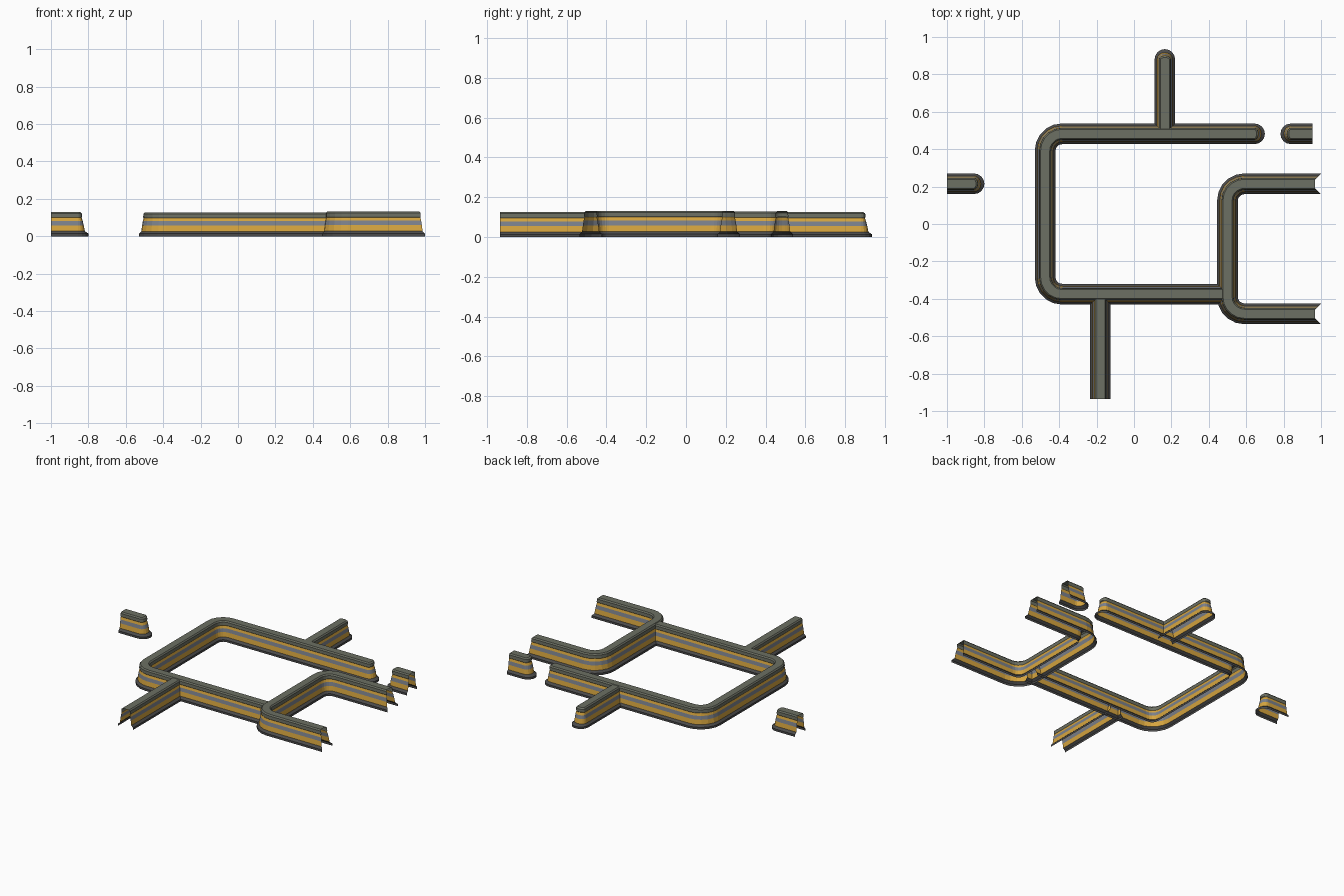
import bpy, bmesh, math
from mathutils import Vector

if "Cube" in bpy.data.objects:
    bpy.data.objects.remove(bpy.data.objects["Cube"])


def material(name, rgb):
    m = bpy.data.materials.new(name)
    m.diffuse_color = (*rgb, 1)
    m.use_nodes = True
    m.node_tree.nodes["Principled BSDF"].inputs["Base Color"].default_value = m.diffuse_color
    return m


MATS = [material("dark_base", (.07, .07, .07)), material("gold", (.68, .38, .05)),
        material("steel", (.2, .22, .26)), material("grey_cap", (.15, .16, .125))]

# Half cross-section (half width, height) and the colour of each band above
PROFILE = [(.055, 0), (.055, .014), (.047, .022), (.042, .027), (.038, .058),
           (.034, .082), (.030, .099), (.032, .103), (.031, .122), (.024, .130)]
BANDS = [0, 0, 0, 1, 2, 1, 3, 3, 3]


def fillet(points, radius=.09, segments=5):
    """Round the inner corners of a right-angled path."""
    pts = [Vector(p) for p in points]
    out = [pts[0]]
    for a, b, c in zip(pts, pts[1:], pts[2:]):
        u, v = (a - b).normalized(), (c - b).normalized()
        centre = b + (u + v) * radius
        for i in range(segments + 1):
            t = math.pi / 2 * i / segments
            out.append(centre - v * radius * math.cos(t) - u * radius * math.sin(t))
    return out + [pts[-1]]


def wall(name, points, cap=False, slant=False, scale=1.0):
    """Hollow wall along a path; its far end is rounded, slanted or flat."""
    path = fillet(points)
    bm = bmesh.new()
    left, right = [], []
    for i, p in enumerate(path):
        d0 = (p - path[max(i - 1, 0)]).normalized()
        d1 = (path[min(i + 1, len(path) - 1)] - p).normalized()
        t = (d0 + d1).normalized()
        n = Vector((-t.y, t.x))
        miter = 1 / max(t.dot(d0), t.dot(d1))
        for side, columns in ((1, left), (-1, right)):
            col = []
            for r, z in PROFILE:
                q = p + n * side * r * miter
                if slant and i in (0, len(path) - 1) and abs(p.x) > .9:
                    q = q - Vector((.055 - r, 0))
                col.append(bm.verts.new((q.x, q.y, z * scale)))
            columns.append(col)
    # rounded end
    end = []
    if cap:
        for k in range(1, 8):
            a = math.pi * k / 8
            col = []
            for r, z in PROFILE:
                q = path[-1] + n * r * math.cos(a) + t * (1.45 * r - .02475) * math.sin(a)
                col.append(bm.verts.new((q.x, q.y, z * scale)))
            end.append(col)

    def skin(columns):
        for a, b in zip(columns, columns[1:]):
            for k, m in enumerate(BANDS):
                bm.faces.new((b[k], a[k], a[k + 1], b[k + 1])).material_index = m

    skin(left)
    skin(right[::-1])
    for la, lb, ra, rb in zip(left, left[1:], right, right[1:]):
        bm.faces.new((la[-1], ra[-1], rb[-1], lb[-1])).material_index = 3
    if cap:
        ring = [left[-1]] + end + [right[-1]]
        skin(ring)
        bm.faces.new([c[-1] for c in reversed(ring)]).material_index = 3
    mesh = bpy.data.meshes.new(name)
    bm.to_mesh(mesh)
    bm.free()
    for m in MATS:
        mesh.materials.append(m)
    bpy.context.collection.objects.link(bpy.data.objects.new(name, mesh))


# Main room wall and the side room wall
wall("main_wall", [(.50, -.375), (-.475, -.375), (-.475, .482), (.645, .482)],
     cap=True, scale=.985)
wall("side_room_wall", [(1, .215), (.5, .215), (.5, -.48), (1, -.48)], slant=True, scale=1.015)
# Branches
wall("back_branch", [(.165, .49), (.165, .88)], cap=True, scale=.965)
wall("front_branch", [(-.18, -.39), (-.18, -.935)], scale=.965)
# Detached stubs
wall("left_stub", [(-1, .215), (-.855, .215)], cap=True)
wall("right_stub", [(.955, .482), (.838, .482)], cap=True)
